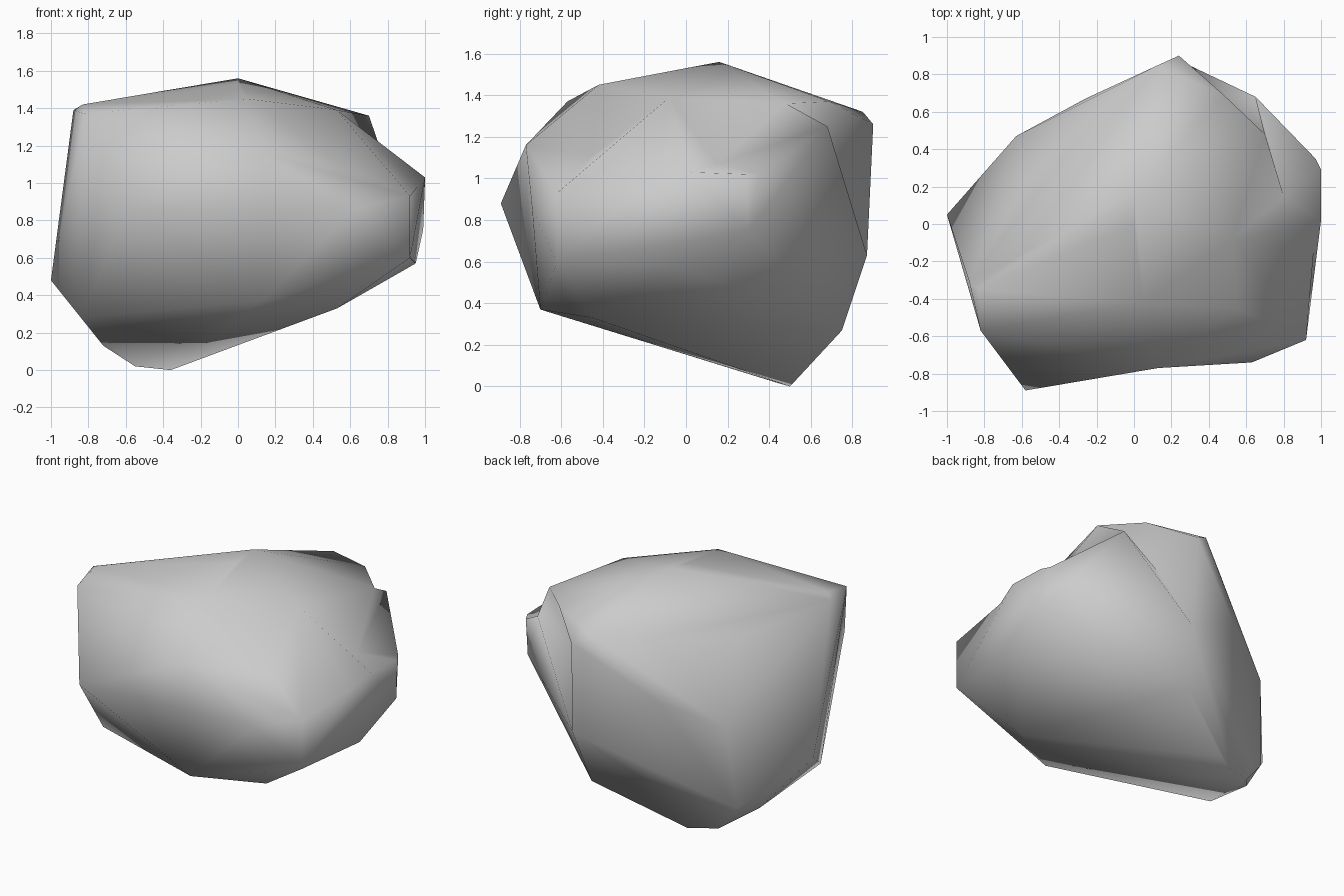
import bpy
import bmesh
from mathutils import Vector

# Remove the default object only
default_cube = bpy.data.objects.get("Cube")
if default_cube:
    bpy.data.objects.remove(default_cube, do_unlink=True)


def make_material(name, colour):
    """Create one flat, matte material."""
    material = bpy.data.materials.new(name)
    material.use_nodes = True
    material.diffuse_color = colour
    shader = material.node_tree.nodes["Principled BSDF"]
    shader.inputs["Base Color"].default_value = colour
    shader.inputs["Roughness"].default_value = 0.8
    return material


# Corners that border the chipped hollows
brow = (.05, -.42, 1.45)
shoulder = (.53, -.08, 1.39)
crest = (.7, .48, 1.36)
back_crest = (.48, .69, 1.37)
chest = (.13, -.77, 1.16)
front_nose = (-.58, -.89, .88)
front_cheek = (.63, -.74, .86)
front_foot = (.13, -.7, .37)
cheek_low, cheek_high = (.92, -.62, .6), (.92, -.62, .93)
ledge_front, ledge_mid, ledge_back = (1, .02, 1.03), (1, .29, 1.02), (.97, .35, 1.02)
back_spur = (.24, .9, 1.26)
back_side = (.65, .68, 1.25)
back_low = (.25, .87, .63)

# Remaining corner points of the boulder, grouped by region
crown_corners = [
    brow, shoulder, crest, back_crest, (0, .16, 1.56), (0, 0, 1.53),
    (-.83, -.35, 1.42), (-.82, -.57, 1.37), (-.88, -.31, 1.39),
    (.13, .85, 1.32), (-.57, .24, 1.26),
]
front_corners = [front_nose, chest, front_cheek, cheek_low, cheek_high]
side_corners = [
    ledge_front, ledge_mid, ledge_back,
    (.99, .3, .75), (.95, -.04, .57), (-1, .05, .48),
]
back_corners = [
    back_spur, back_side, back_low, (.19, .75, .27),
    (-.63, .47, .75), (-.26, .67, .9), (-.31, .48, 1.23), (-.17, .62, 1.29),
]
base_corners = [
    front_foot, (-.84, -.26, .28), (.53, -.45, .33),
    (-.72, .23, .13), (-.68, .41, .18), (-.55, .43, .02),
    (-.36, .5, 0), (-.26, .53, .04),
]


def wrap_corners(mesh, *regions):
    """Wrap a tight skin of triangles round all the corners."""
    for region in regions:
        for corner in region:
            mesh.verts.new(corner)
    hull = bmesh.ops.convex_hull(mesh, input=mesh.verts[:])
    loose = set(hull["geom_interior"]) | set(hull["geom_unused"])
    loose_verts = [item for item in loose if isinstance(item, bmesh.types.BMVert)]
    bmesh.ops.delete(mesh, geom=loose_verts, context="VERTS")


def press_hollow(mesh, rim, bottom):
    """Replace the facets inside the rim with a fan running to the bottom."""
    def on_rim(vert):
        return any((vert.co - Vector(corner)).length < .001 for corner in rim)

    inside = [f for f in mesh.faces if all(on_rim(v) for v in f.verts)]
    border = [tuple(e.verts) for e in mesh.edges
              if sum(f in inside for f in e.link_faces) == 1]
    if not border:
        return
    bmesh.ops.delete(mesh, geom=inside, context="FACES")
    middle = mesh.verts.new(bottom)
    for start, end in border:
        mesh.faces.new((start, end, middle))


# Boulder body with hollows at the back, right side, shoulder, lip and front
mesh = bmesh.new()
wrap_corners(mesh, crown_corners, front_corners, side_corners,
             back_corners, base_corners)
hollows = [
    ((crest, back_side, back_low, back_spur, back_crest), (.36, .68, 1.05)),
    ((shoulder, ledge_front, ledge_mid, ledge_back, back_side, crest), (.8, .15, 1.07)),
    ((shoulder, cheek_high, ledge_front, cheek_low), (.96, -.15, .98)),
    ((brow, chest, cheek_high, shoulder), (.55, -.45, 1.11)),
    ((front_nose, chest, front_cheek, front_foot), (.13, -.76, .85)),
]
for rim, bottom in hollows:
    press_hollow(mesh, rim, bottom)
bmesh.ops.recalc_face_normals(mesh, faces=mesh.faces[:])
for face in mesh.faces:
    face.smooth = True

boulder_data = bpy.data.meshes.new("boulder")
mesh.to_mesh(boulder_data)
mesh.free()
boulder_data.materials.append(make_material("stone grey", (.6, .6, .6, 1)))
boulder = bpy.data.objects.new("boulder", boulder_data)
bpy.context.scene.collection.objects.link(boulder)
